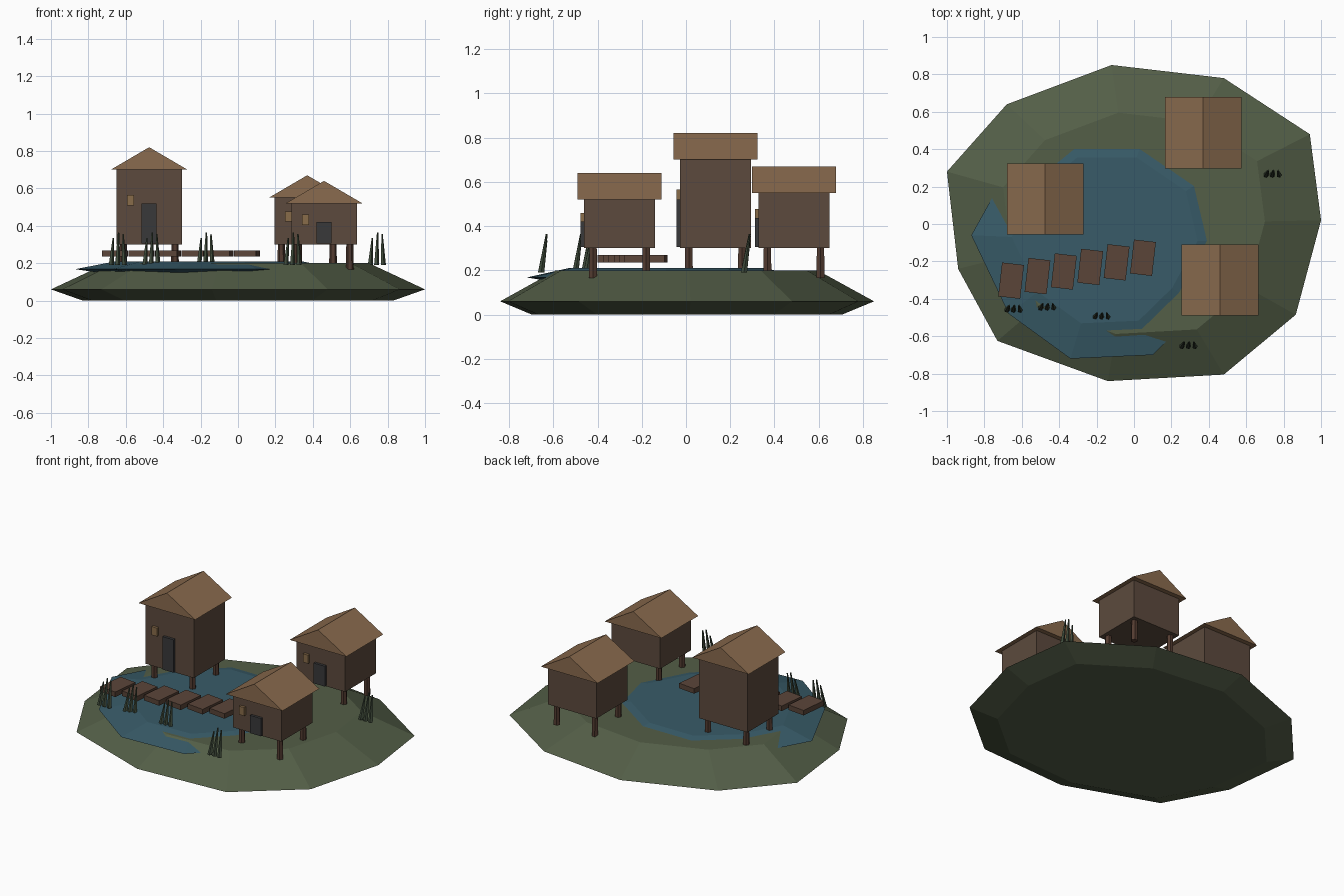
import bpy, bmesh, math
from mathutils import Vector, Matrix

if "Cube" in bpy.data.objects:
    bpy.data.objects.remove(bpy.data.objects["Cube"])


def mat(name, r, g, b):
    m = bpy.data.materials.new(name)
    lin = [((c / 255 + 0.055) / 1.055) ** 2.4 for c in (r, g, b)]
    m.diffuse_color = (*lin, 1)
    m.use_nodes = True
    m.node_tree.nodes["Principled BSDF"].inputs["Base Color"].default_value = m.diffuse_color
    return m


GROUND = mat("moss green", 83, 94, 71)
WATER = mat("pond blue", 56, 91, 104)
WALL = mat("wall brown", 92, 74, 61)
ROOF = mat("thatch tan", 138, 107, 78)
POST = mat("post brown", 84, 60, 49)
PLANK = mat("plank brown", 91, 69, 57)
DOOR = mat("door charcoal", 56, 56, 58)
WINDOW = mat("window tan", 137, 108, 74)
REED = mat("reed green", 62, 74, 58)


def finish(name, bm, m):
    bmesh.ops.recalc_face_normals(bm, faces=bm.faces)
    me = bpy.data.meshes.new(name)
    bm.to_mesh(me)
    bm.free()
    me.materials.append(m)
    ob = bpy.data.objects.new(name, me)
    bpy.context.collection.objects.link(ob)
    return ob


def loft(name, rings, m):
    """Skin closed rings of equal point count and cap both ends."""
    bm = bmesh.new()
    vs = [[bm.verts.new(p) for p in r] for r in rings]
    n = len(vs[0])
    for a, b in zip(vs, vs[1:]):
        for i in range(n):
            j = (i + 1) % n
            bm.faces.new((a[i], a[j], b[j], b[i]))
    bm.faces.new(vs[0])
    bm.faces.new(vs[-1])
    return finish(name, bm, m)


def mound(name, outline, centre, z0, h, m):
    """Flat-topped mound: widest 30% up, narrower at base and top."""
    c = Vector(centre)
    rings = []
    for s, t in ((0.83, 0), (1, 0.3), (0.7, 1)):
        rings.append([(*(c + (Vector(p) - c) * s), z0 + h * t) for p in outline])
    return loft(name, rings, m)


def box(name, x, y, z, sx, sy, sz, m, rot=0):
    bm = bmesh.new()
    bmesh.ops.create_cube(bm, size=1, matrix=Matrix.Translation((x, y, z))
                          @ Matrix.Rotation(rot, 4, 'Z') @ Matrix.Diagonal((sx, sy, sz, 1)))
    return finish(name, bm, m)


def stalk(name, base, tip, r0, r1, sides, m):
    rings = []
    for p, r in ((base, r0), (tip, r1)):
        rings.append([(p[0] + r * math.cos(math.tau * i / sides),
                       p[1] + r * math.sin(math.tau * i / sides), p[2]) for i in range(sides)])
    return loft(name, rings, m)


# island and pond
mound("island", [(1, .02), (.94, .48), (.48, .78), (-.12, .85), (-.68, .64), (-1, .28),
                 (-.94, -.24), (-.73, -.625), (-.14, -.84), (.48, -.805), (.865, -.485)],
      (0, 0), 0, .2, GROUND)
mound("pond", [(.55, -.09), (.46, .29), (.084, .546), (-.37, .546), (-.67, .30),
               (-.87, -.06), (-.67, -.48), (-.34, -.72), (.10, -.70), (.356, -.45)],
      (-.15, -.09), .15, .06, WATER)


# stilt houses
def house(tag, x, y, h):
    z = .3
    front = y - .16
    top = z + h
    box(tag + "_walls", x, y, z + h / 2, .35, .32, h, WALL)
    loft(tag + "_roof", [[(x - .205, v, top), (x + .205, v, top), (x, v, top + .12)]
                         for v in (y - .19, y + .19)], ROOF)
    dh = .55 * h - .005
    box(tag + "_door", x, front - .006, z + .005 + dh / 2, .08, .022, dh, DOOR)
    box(tag + "_window", x - .1, front - .006, z + .58 * h + .005, .038, .022, .055, WINDOW)
    for i, sx in enumerate((-1, 1)):
        for j, sy in enumerate((-1, 1)):
            px, py = x + sx * .138, y + sy * .12
            stalk(f"{tag}_post_{i}{j}", (px, py, .165), (px, py, .305), .021, .019, 6, POST)


house("tall_house", -.475, .133, .40)
house("back_house", .37, .488, .25)
house("front_house", .46, -.30, .22)

# plank walkway
for i in range(6):
    box(f"plank_{i}", -.657 + .141 * i, -.303 + .0245 * i, .252, .118, .182, .033,
        PLANK, math.radians(-6.5))

# reed clumps of three leaning stalks
clumps = [(-.645, -.46), (-.465, -.45), (-.175, -.50), (.29, -.655), (.74, .262)]
for i, (x, y) in enumerate(clumps):
    for j, (dx, lean, h) in enumerate(((-.034, .012, .145), (0, .006, .175), (.036, -.006, .165))):
        stalk(f"reed_{i}_{j}", (x + dx, y, .19), (x + dx + lean, y + .025, .19 + h),
              .015, .004, 5, REED)
